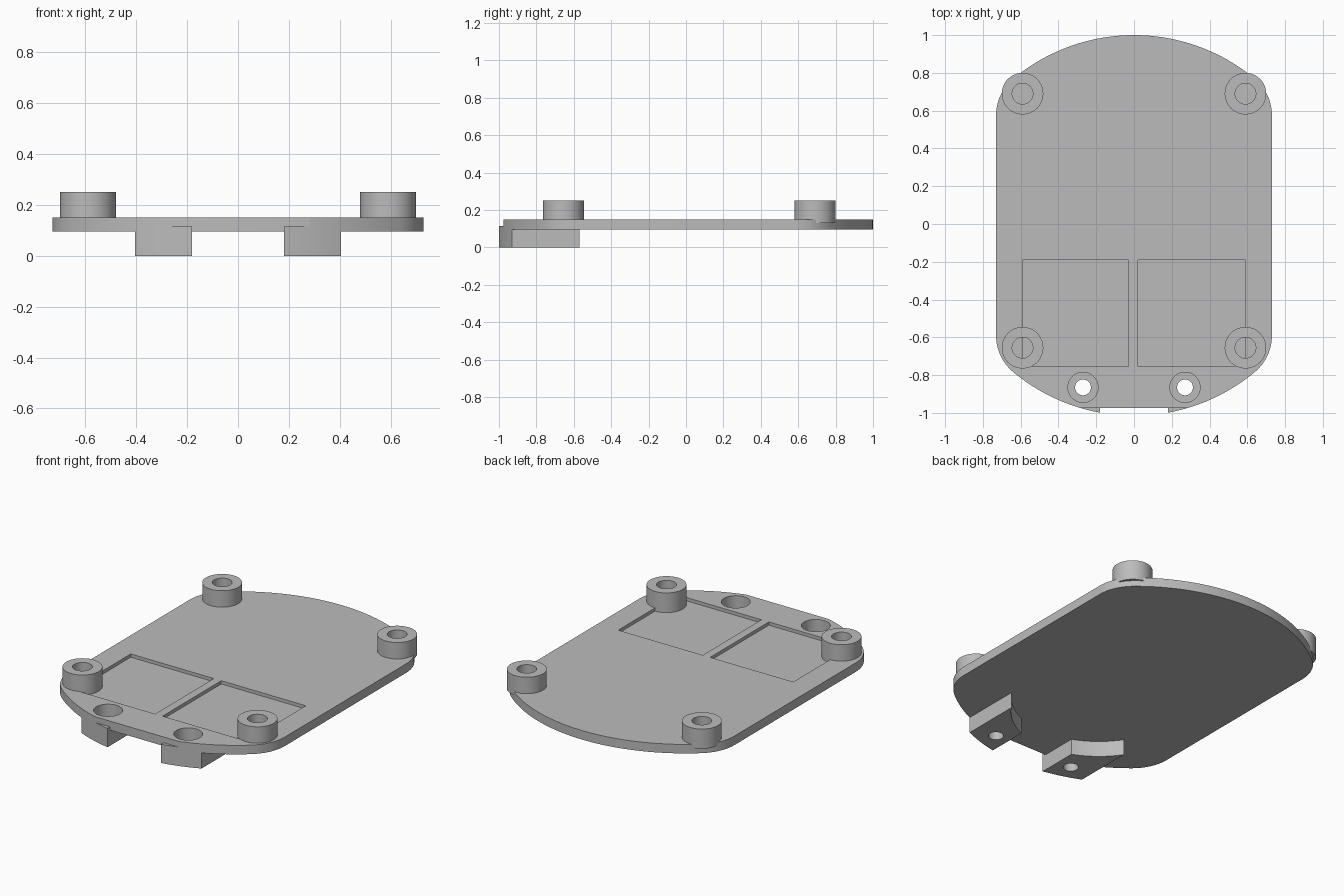
import bpy
import bmesh
from math import sin, cos, pi, sqrt, atan2, radians

if "Cube" in bpy.data.objects:
    bpy.data.objects.remove(bpy.data.objects["Cube"])

grey = bpy.data.materials.new("plain grey")
grey.use_nodes = True
grey.diffuse_color = (0.5, 0.5, 0.5, 1)
grey.node_tree.nodes["Principled BSDF"].inputs["Base Color"].default_value = (0.5, 0.5, 0.5, 1)

# Heights shared by the parts
BOTTOM, TOP, POCKET, FOOT_TOP = 0.095, 0.15, 0.13, 0.115
HALF_WIDTH, CORNER = 0.73, 0.25
FRONT_CENTRE = -0.015


def arc(cx, cy, r, start, end, n):
    return [(cx + r * cos(start + (end - start) * i / n),
             cy + r * sin(start + (end - start) * i / n)) for i in range(n + 1)]


def circle(cx, cy, r):
    return arc(cx, cy, r, 0, 2 * pi, 48)[:-1]


def rectangle(x0, x1, y0, y1):
    return [(x0, y0), (x1, y0), (x1, y1), (x0, y1)]


def prism(name, outline, low, high):
    """Extrude a flat outline between two heights."""
    bm = bmesh.new()
    base = bm.faces.new([bm.verts.new((x, y, low)) for x, y in outline])
    top = bmesh.ops.extrude_face_region(bm, geom=[base])["geom"]
    moved = [v for v in top if isinstance(v, bmesh.types.BMVert)]
    bmesh.ops.translate(bm, verts=moved, vec=(0, 0, high - low))
    bmesh.ops.recalc_face_normals(bm, faces=bm.faces[:])
    mesh = bpy.data.meshes.new(name)
    bm.to_mesh(mesh)
    bm.free()
    obj = bpy.data.objects.new(name, mesh)
    bpy.context.collection.objects.link(obj)
    mesh.materials.append(grey)
    return obj


def cut(obj, outline, low, high):
    """Subtract an extruded outline and bake the result."""
    cutter = prism("cutter", outline, low, high)
    cutter.hide_render = True
    mod = obj.modifiers.new("cut", 'BOOLEAN')
    mod.operation, mod.solver, mod.object = 'DIFFERENCE', 'EXACT', cutter
    bpy.context.view_layer.update()
    baked = bpy.data.meshes.new_from_object(
        obj.evaluated_get(bpy.context.evaluated_depsgraph_get()))
    obj.modifiers.clear()
    obj.data = baked
    bpy.data.objects.remove(cutter)


def half_end(centre_y):
    """Right half of a rounded end: side corner, then the broad arc."""
    cx = HALF_WIDTH - CORNER
    cy = sqrt((1 - CORNER) ** 2 - cx ** 2)
    a = atan2(cy, cx)
    side = arc(cx, cy, CORNER, 0, a, 12) + arc(0, 0, 1, a, pi / 2, 24)[1:]
    return [(x, y + centre_y) for x, y in side]


# Plate with bowed ends and a flat front edge
back = half_end(0)
front = [(x, -y) for x, y in half_end(-FRONT_CENTRE)]
outline = (back + [(-x, y) for x, y in back[-2::-1]]
           + [(-x, y) for x, y in front] + front[-2::-1])
plate = prism("base_plate", outline, BOTTOM, TOP)
cut(plate, rectangle(-0.5, 0.5, -1.2, -0.975), 0, 0.3)

# Two shallow square pockets
cut(plate, rectangle(-0.59, -0.03, -0.755, -0.19), POCKET, 0.3)
cut(plate, rectangle(0.02, 0.59, -0.755, -0.19), POCKET, 0.3)

parts = [plate]
for side, label in ((1, "left"), (-1, "right")):
    hole = (side * 0.27, -0.865)
    cut(plate, circle(*hole, 0.08), 0, 0.3)

    # Foot with bowed front, hollowed rear and a counterbored hole
    xs = [0.18 + 0.225 * i / 12 for i in range(13)]
    profile = [(side * x, FRONT_CENTRE - sqrt(1 - x * x)) for x in xs]
    profile += [(side * x, -0.3 - sqrt(0.486 ** 2 - x * x)) for x in reversed(xs)]
    foot = prism(label + "_foot", profile, 0, FOOT_TOP)
    cut(foot, circle(*hole, 0.042), -0.1, 0.3)
    cut(foot, circle(*hole, 0.08), 0.05, 0.3)
    parts.append(foot)

    # Hollow standoffs at the corners
    for y, end in ((0.69, "back"), (-0.655, "front")):
        boss = prism(f"{end}_{label}_standoff", circle(side * 0.59, y, 0.11), POCKET, 0.25)
        cut(boss, circle(side * 0.59, y, 0.055), 0, 0.4)
        parts.append(boss)

bpy.ops.object.select_all(action='DESELECT')
for part in parts:
    part.select_set(True)
bpy.context.view_layer.objects.active = plate
bpy.ops.object.shade_smooth_by_angle(angle=radians(30))
